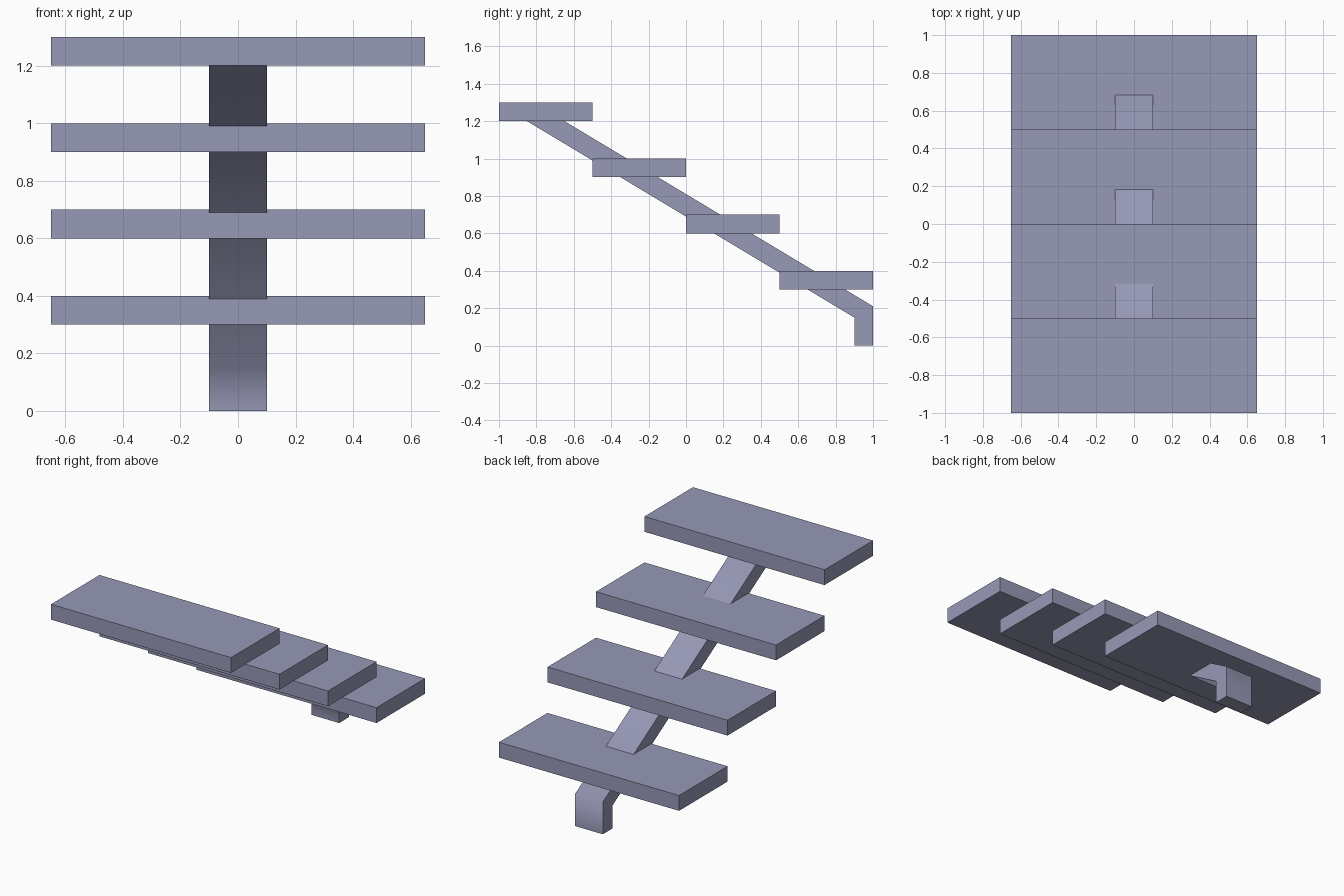
import bpy, bmesh, math

if "Cube" in bpy.data.objects:
    bpy.data.objects.remove(bpy.data.objects["Cube"])

paint = bpy.data.materials.new("blue_grey")
paint.diffuse_color = (0.31, 0.32, 0.47, 1.0)
paint.use_nodes = True
paint.node_tree.nodes["Principled BSDF"].inputs["Base Color"].default_value = paint.diffuse_color


def extrude_profile(name, profile, half_width):
    """Solid made from a (y, z) outline, extruded along x."""
    bm = bmesh.new()
    face = bm.faces.new([bm.verts.new((-half_width, y, z)) for y, z in profile])
    new = bmesh.ops.extrude_face_region(bm, geom=[face])["geom"]
    verts = [v for v in new if isinstance(v, bmesh.types.BMVert)]
    bmesh.ops.translate(bm, verts=verts, vec=(2 * half_width, 0, 0))
    bmesh.ops.recalc_face_normals(bm, faces=bm.faces)
    mesh = bpy.data.meshes.new(name)
    bm.to_mesh(mesh)
    bm.free()
    mesh.materials.append(paint)
    obj = bpy.data.objects.new(name, mesh)
    bpy.context.collection.objects.link(obj)
    return obj


# four treads, climbing towards the front
for i in range(4):
    y, z = 0.5 - 0.5 * i, 0.3 + 0.3 * i
    extrude_profile(f"tread_{i + 1}",
                    [(y, z), (y + 0.5, z), (y + 0.5, z + 0.1), (y, z + 0.1)], 0.65)

# central sloping beam with a short foot; its top end sinks into the last tread
SLOPE, TOP = 0.6, 1.21
beam = extrude_profile("support_beam", [
    (0.9, 0.0), (1.0, 0.0), (1.0, 0.21),
    (1.0 - (TOP - 0.21) / SLOPE, TOP),
    (0.9 - (TOP - 0.15) / SLOPE, TOP),
    (0.9, 0.15)], 0.1)

# soft bend between foot and beam, sharp side edges
bpy.ops.object.select_all(action='DESELECT')
beam.select_set(True)
bpy.context.view_layer.objects.active = beam
bpy.ops.object.shade_smooth_by_angle(angle=math.radians(65))
